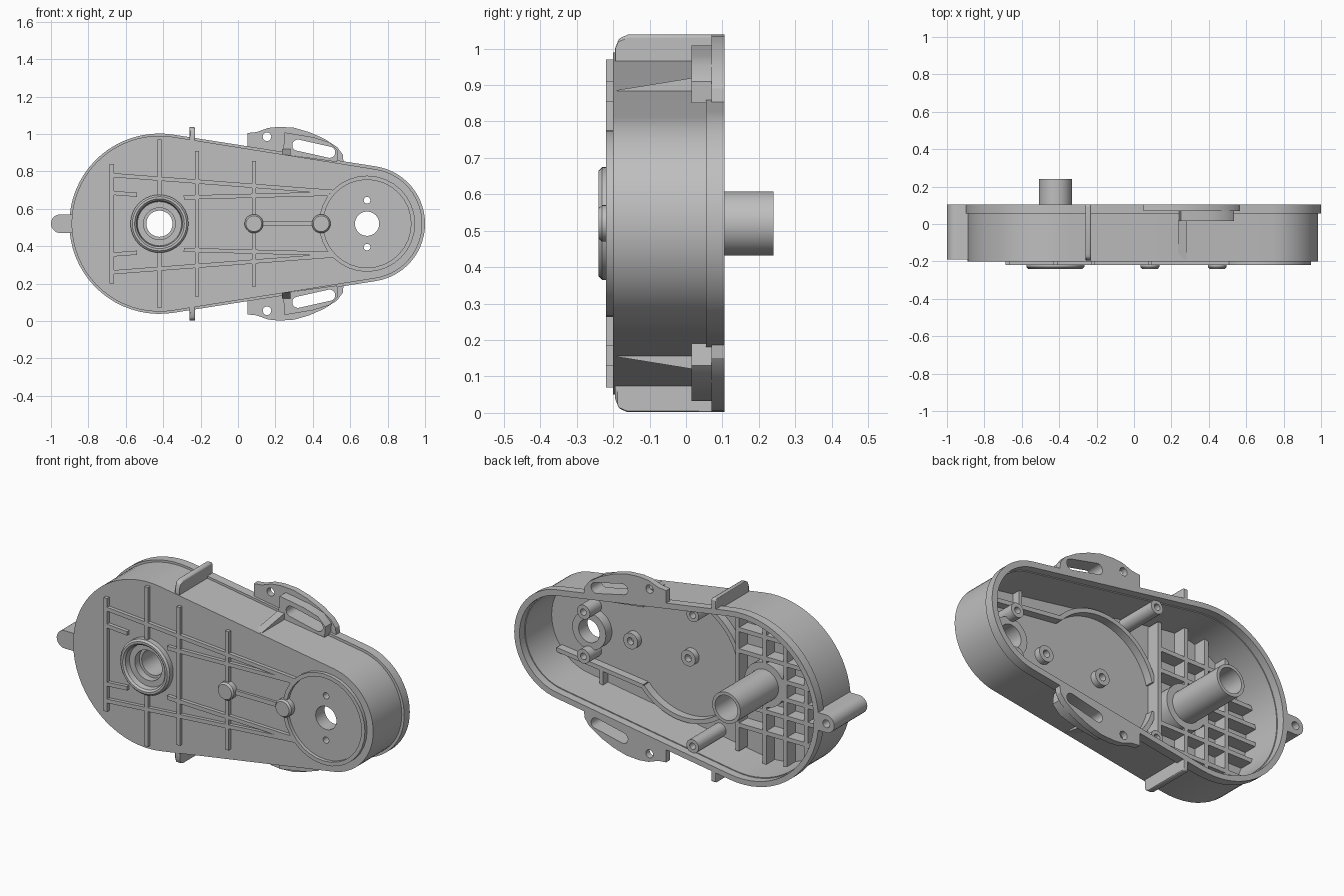
import bpy, bmesh, math
from math import sin, cos, pi, radians

if "Cube" in bpy.data.objects:
    bpy.data.objects.remove(bpy.data.objects["Cube"])

AXIS_Z = 0.52            # height of the line through both shaft centres
BIG, SMALL = -0.42, 0.69  # x of the two shaft centres

grey = bpy.data.materials.new("grey_plastic")
grey.diffuse_color = (0.52, 0.52, 0.52, 1)
grey.use_nodes = True
grey.node_tree.nodes["Principled BSDF"].inputs["Base Color"].default_value = grey.diffuse_color


def finish(name, bm):
    bmesh.ops.remove_doubles(bm, verts=bm.verts, dist=1e-5)
    bmesh.ops.recalc_face_normals(bm, faces=bm.faces)
    bmesh.ops.translate(bm, verts=bm.verts, vec=(0, 0, AXIS_Z))
    me = bpy.data.meshes.new(name)
    bm.to_mesh(me)
    bm.free()
    me.materials.append(grey)
    ob = bpy.data.objects.new(name, me)
    bpy.context.collection.objects.link(ob)
    return ob


def prism(name, loops, y0, y1):
    """Extrude x/z outlines (first outer, rest holes) from y0 to y1."""
    bm = bmesh.new()
    edges = []
    for loop in loops:
        vs = [bm.verts.new((x, y0, z)) for x, z in loop]
        edges += [bm.edges.new((vs[i - 1], vs[i])) for i in range(len(vs))]
    bmesh.ops.triangle_fill(bm, edges=edges, use_beauty=True, normal=(0, -1, 0))
    ext = bmesh.ops.extrude_face_region(bm, geom=bm.faces[:], use_keep_orig=True)
    vs = [g for g in ext["geom"] if isinstance(g, bmesh.types.BMVert)]
    bmesh.ops.translate(bm, verts=vs, vec=(0, y1 - y0, 0))
    return finish(name, bm)


def lathe(name, cx, cz, profile, n=40):
    """Spin a closed (radius, y) profile round a y-parallel axis."""
    bm = bmesh.new()
    rings = [[bm.verts.new((cx + r * cos(2 * pi * i / n), y, cz + r * sin(2 * pi * i / n)))
              for r, y in profile] for i in range(n)]
    for i in range(n):
        for j in range(len(profile)):
            bm.faces.new((rings[i - 1][j - 1], rings[i][j - 1], rings[i][j], rings[i - 1][j]))
    return finish(name, bm)


def block(name, pts):
    """Convex solid round a few points."""
    bm = bmesh.new()
    vs = [bm.verts.new(p) for p in pts]
    bmesh.ops.convex_hull(bm, input=vs)
    return finish(name, bm)


def arc(cx, cz, r, a0, a1, n):
    return [(cx + r * cos(a0 + (a1 - a0) * i / n), cz + r * sin(a0 + (a1 - a0) * i / n))
            for i in range(n + 1)]


def circle(cx, cz, r, n=32):
    return arc(cx, cz, r, 0, 2 * pi, n)[:-1]


def capsule(r1, r2):
    """Outline round a big and a small circle."""
    a = math.acos((r1 - r2) / (SMALL - BIG))
    return arc(BIG, 0, r1, a, 2 * pi - a, 36) + arc(SMALL, 0, r2, -a, a, 28)


def slot(p, q, r):
    a = math.atan2(q[1] - p[1], q[0] - p[0])
    return arc(*p, r, a + pi / 2, a + 1.5 * pi, 10) + arc(*q, r, a - pi / 2, a + pi / 2, 10)


def bar(name, p, q, w, y0, y1):
    dx, dz = q[0] - p[0], q[1] - p[1]
    k = w / 2 / math.hypot(dx, dz)
    nx, nz = -dz * k, dx * k
    return prism(name, [[(p[0] + nx, p[1] + nz), (p[0] - nx, p[1] - nz),
                         (q[0] - nx, q[1] - nz), (q[0] + nx, q[1] + nz)]], y0, y1)


def flip(pts, s):
    return [(x, s * z) for x, z in pts]


def tube(name, cx, cz, ro, ri, y0, y1):
    return prism(name, [circle(cx, cz, ro), circle(cx, cz, ri)], y0, y1)


# housing: front plate, side wall and slightly wider back rim
screws = [(SMALL, 0.125), (SMALL, -0.125)]
prism("front_plate", [capsule(0.47, 0.295), circle(BIG, 0, 0.1), circle(SMALL, 0, 0.065)]
      + [circle(x, z, 0.018, 16) for x, z in screws], -0.2, -0.175)
prism("side_wall", [capsule(0.47, 0.295), capsule(0.447, 0.272)], -0.18, 0.06)
prism("back_rim", [capsule(0.482, 0.31), capsule(0.452, 0.277)], 0.055, 0.105)

# main hub with front ring, recess and rear shaft tube
lathe("shaft_hub", BIG, 0, [
    (0.07, 0.24), (0.088, 0.24), (0.088, -0.1), (0.125, -0.1), (0.125, -0.19), (0.155, -0.19),
    (0.155, -0.23), (0.145, -0.24), (0.133, -0.24), (0.123, -0.23), (0.118, -0.2),
    (0.085, -0.2), (0.085, -0.16), (0.07, -0.16)])

# small end: front ring, hole collar and screw tubes
tube("small_end_ring", SMALL, 0, 0.257, 0.235, -0.22, -0.19)
tube("hole_collar", SMALL, 0, 0.105, 0.065, -0.18, -0.12)
for x, z in screws:
    tube("screw_tube", x, z, 0.04, 0.018, -0.18, -0.07)

# front studs, with hollow bosses behind them
for x in (0.085, 0.445):
    lathe("front_stud", x, 0, [(0, -0.19), (0.05, -0.19), (0.05, -0.23), (0.042, -0.24), (0, -0.24)], 28)
    tube("stud_boss", x, 0, 0.045, 0.02, -0.18, -0.14)

# front ribs
F0, F1 = -0.22, -0.19
bar("stud_rib", (0.085, 0), (0.445, 0), 0.025, F0 + 0.005, F1)
for x, h in ((-0.675, 0.32), (-0.22, 0.39), (0.085, 0.335)):
    bar("front_upright_rib", (x, -h), (x, h), 0.022, F0, F1)
for s in (1, -1):
    bar("front_hub_rib", (BIG, s * 0.15), (BIG, s * 0.45), 0.022, F0, F1)
    bar("front_long_rib", (-0.675, s * 0.26), (0.51, s * 0.17), 0.022, F0, F1)
    bar("front_short_rib", (-0.675, s * 0.165), (-0.54, s * 0.155), 0.022, F0, F1)
    bar("front_inner_rib", (-0.29, s * 0.14), (0.49, s * 0.115 + s * 0.045), 0.022, F0, F1)

# inside lattice behind the big end
I0, I1 = -0.18, -0.1
for x in (-0.25, -0.55, -0.68):
    h = math.sqrt(0.455 ** 2 - (x - BIG) ** 2) - 0.005
    bar("lattice_upright", (x, -h), (x, h), 0.024, I0, I1)
for s in (1, -1):
    bar("lattice_hub_rib", (BIG, s * 0.1), (BIG, s * 0.45), 0.024, I0, I1)
    for z in (0.05, 0.15, 0.27):
        x = BIG - math.sqrt(0.45 ** 2 - z * z)
        bar("lattice_cross_rib", (x, s * z), (-0.53 if z < 0.1 else -0.25, s * z), 0.024, I0, I1)

for s in (1, -1):
    # low inner wall: arc, then straight run to the small end
    a0, a1 = radians(41), radians(166)
    outline = arc(0.1, 0, 0.36, a0, a1, 24) + arc(0.1, 0, 0.335, a1, a0, 24)
    prism("inner_arc_wall", [flip(outline, s)], -0.18, -0.13)
    bar("inner_straight_wall", (0.36, s * 0.23), (0.9, s * 0.165), 0.024, -0.18, -0.13)
    bar("inner_wall_brace", (0.62, s * 0.2), (0.62, s * 0.29), 0.02, -0.18, -0.13)

    # tall inner posts
    tube("mount_post", -0.09, s * 0.37, 0.038, 0.018, -0.18, 0.07)

    # slotted mounting flange, thickened round the slot
    hole = flip(slot((0.32, 0.42), (0.49, 0.382), 0.03), s)
    flange = [(0.05, 0.4), (0.05, 0.485), (0.1, 0.49), (0.16, 0.512), (0.22, 0.518), (0.3, 0.513),
              (0.38, 0.49), (0.46, 0.455), (0.53, 0.41), (0.56, 0.37), (0.565, 0.322)]
    prism("mounting_flange", [flip(flange, s), hole, circle(0.155, s * 0.465, 0.023, 20)], 0.07, 0.105)
    collar = [(0.24, 0.37), (0.25, 0.488), (0.4, 0.463), (0.49, 0.435), (0.535, 0.39), (0.53, 0.33)]
    prism("slot_collar", [flip(collar, s), hole], 0.015, 0.075)

    # thin gusset tapering forward from the flange
    block("flange_gusset", [(x, y, s * z) for x in (0.235, 0.28)
                            for y, z in ((-0.19, 0.355), (-0.19, 0.366), (0.02, 0.355), (0.02, 0.4))])

    # side locating tab with rounded front corner
    prof = [(0.105, 0.435), (0.105, 0.518), (-0.16, 0.518), (-0.184, 0.508), (-0.195, 0.48), (-0.195, 0.435)]
    tab = block("side_tab", [(x, y, s * z) for x in (-0.26, -0.23) for y, z in prof])
    bev = tab.modifiers.new("soft_edges", 'BEVEL')
    bev.width, bev.segments = 0.008, 2

# end ear with a blind screw hole
ear = slot((-0.95, 0), (-0.94, 0), 0.05)[:11] + [(-0.88, -0.05), (-0.88, 0.05)]
prism("end_ear_front", [ear], -0.19, -0.05)
prism("end_ear_back", [ear, circle(-0.95, 0, 0.022, 20)], -0.05, 0.105)

# smooth round walls, keep crisp edges
for ob in bpy.context.collection.objects:
    ob.select_set(True)
    bpy.context.view_layer.objects.active = ob
bpy.ops.object.shade_smooth_by_angle(angle=radians(30))
